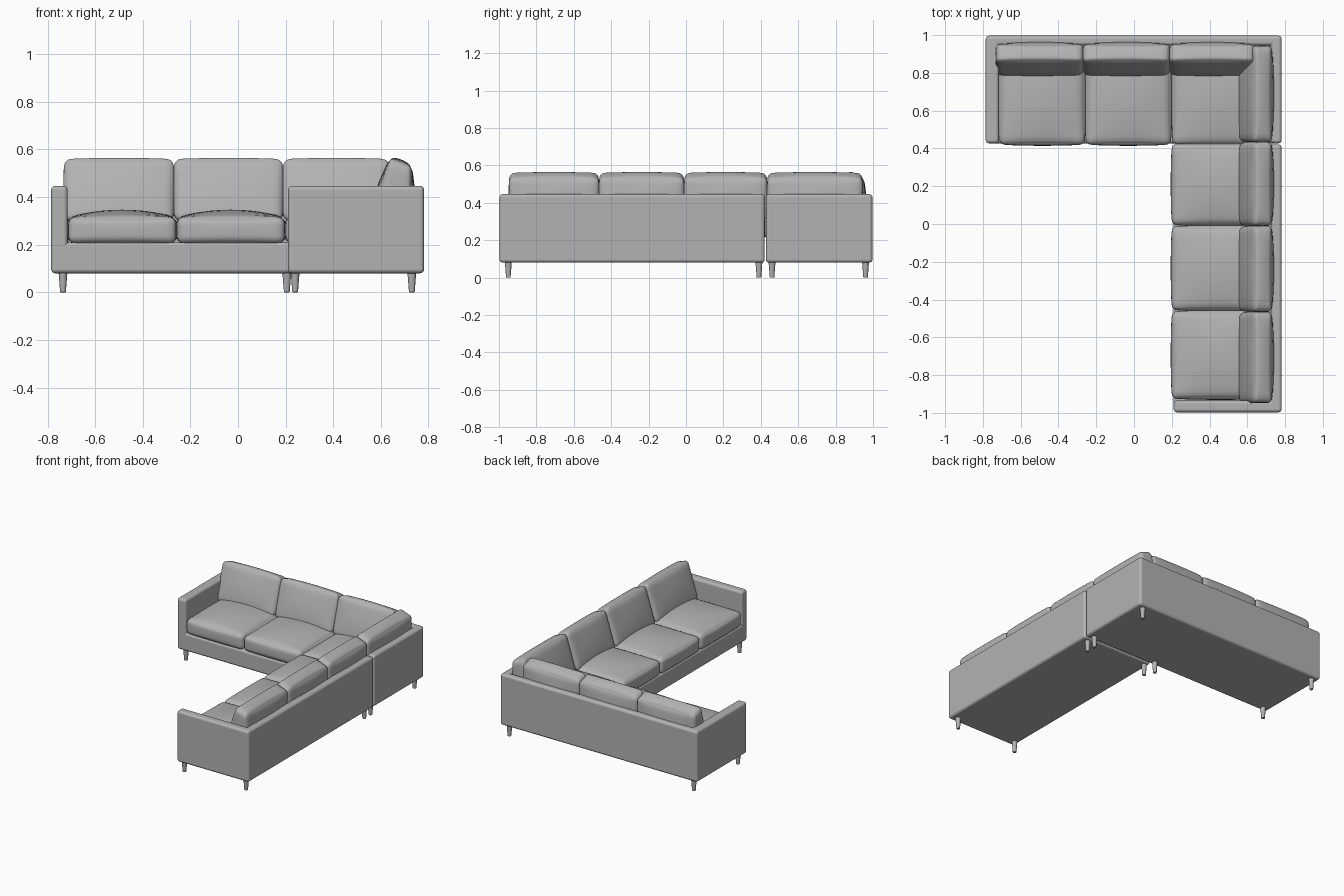
import bpy
import bmesh
from math import sin, pi
from mathutils import Vector

if "Cube" in bpy.data.objects:
    bpy.data.objects.remove(bpy.data.objects["Cube"], do_unlink=True)


def make_material(name, rgb):
    mat = bpy.data.materials.new(name)
    mat.use_nodes = True
    mat.diffuse_color = (*rgb, 1)
    mat.node_tree.nodes["Principled BSDF"].inputs["Base Color"].default_value = (*rgb, 1)
    return mat


GREY = make_material("grey_upholstery", (0.45, 0.45, 0.45))


def finish(bm, name):
    bmesh.ops.recalc_face_normals(bm, faces=bm.faces)
    mesh = bpy.data.meshes.new(name)
    bm.to_mesh(mesh)
    bm.free()
    mesh.materials.append(GREY)
    mesh.shade_smooth()
    obj = bpy.data.objects.new(name, mesh)
    bpy.context.collection.objects.link(obj)
    return obj


def extrude_up(bm, faces, height):
    new = bmesh.ops.extrude_face_region(bm, geom=faces)["geom"]
    verts = [g for g in new if isinstance(g, bmesh.types.BMVert)]
    bmesh.ops.translate(bm, verts=verts, vec=(0, 0, height))
    return [g for g in new if isinstance(g, bmesh.types.BMFace)]


def frame(name, xs, ys, is_wall):
    """Seat base with walls raised from the footprint cells picked by is_wall."""
    bm = bmesh.new()
    grid = [[bm.verts.new((x, y, 0.08)) for y in ys] for x in xs]
    for i in range(len(xs) - 1):
        for j in range(len(ys) - 1):
            bm.faces.new((grid[i][j], grid[i + 1][j], grid[i + 1][j + 1], grid[i][j + 1]))
    top = extrude_up(bm, bm.faces[:], 0.13)
    extrude_up(bm, [f for f in top if is_wall(f.calc_center_median())], 0.237)
    obj = finish(bm, name)
    bevel = obj.modifiers.new("soft_edges", "BEVEL")
    bevel.width, bevel.segments, bevel.limit_method = 0.018, 4, "ANGLE"
    bevel.harden_normals = True
    return obj


def padded_box(name, low, high, radius, puff, reshape=None):
    """Rounded box whose faces swell by puff (x, y, z), optionally reshaped."""
    low, high = Vector(low), Vector(high)
    mid, half = (low + high) / 2, (high - low) / 2
    bm = bmesh.new()
    bmesh.ops.create_cube(bm, size=2)
    bmesh.ops.subdivide_edges(bm, edges=bm.edges[:], cuts=15, use_grid_fill=True)
    for v in bm.verts:
        u = Vector([sin(c * pi / 2) for c in v.co])
        p = Vector([a * b for a, b in zip(u, half)])
        core = Vector([max(r - h, min(h - r, c)) for c, h, r in zip(p, half, [radius] * 3)])
        p = core + (p - core).normalized() * radius
        for k in range(3):
            a, b = u[k - 1], u[k - 2]
            p[k] += puff[k] * u[k] * (1 - a * a) * (1 - b * b)
        v.co = mid + p
        if reshape:
            v.co = reshape(v.co)
    return finish(bm, name)


# Upholstered frames of the two units
frame("corner_unit_frame", (-0.785, -0.715, 0.725, 0.782), (0.427, 0.945, 0.997),
      lambda c: c.y > 0.94 or c.x < -0.71 or c.x > 0.72)
frame("long_unit_frame", (0.21, 0.725, 0.782), (-0.997, -0.935, 0.421),
      lambda c: c.y < -0.93 or c.x > 0.72)

# Seat cushions
SEAT_PUFF = (0.006, 0.006, 0.03)
for i, (a, b) in enumerate([(-0.712, -0.26), (-0.256, 0.196), (0.203, 0.72)]):
    padded_box(f"corner_unit_seat_{i + 1}", (a, 0.42, 0.205), (b, 0.94, 0.317), 0.03, SEAT_PUFF)
for i, (a, b) in enumerate([(-0.925, -0.462), (-0.456, -0.012), (-0.006, 0.425)]):
    padded_box(f"long_unit_seat_{i + 1}", (0.2, a, 0.205), (0.72, b, 0.317), 0.03, SEAT_PUFF)


# Back cushions: thick at the foot, front face leaning back, top sloping to the rear
def leaning(axis, front, back, lean):
    def reshape(p):
        t = (p.z - 0.3) / 0.26
        d = (back - p[axis]) / (back - front)
        p[axis] += lean * t * d
        p.z += 0.035 * t * (d - 0.65)
        return p
    return reshape


for i, (a, b) in enumerate([(-0.73, -0.27), (-0.268, 0.188), (0.19, 0.635)]):
    padded_box(f"corner_unit_back_cushion_{i + 1}", (a, 0.78, 0.3), (b, 0.952, 0.553), 0.03,
               (0.004, 0.018, 0.01), leaning(1, 0.78, 0.952, 0.085))
for i, (a, b) in enumerate([(-0.945, -0.467), (-0.463, -0.012), (-0.008, 0.432), (0.436, 0.942)]):
    padded_box(f"long_side_back_cushion_{i + 1}", (0.55, a, 0.3), (0.73, b, 0.553), 0.03,
               (0.018, 0.004, 0.01), leaning(0, 0.55, 0.73, 0.09))

# Tapered legs
LEGS = [(x, y) for x in (-0.735, 0.73) for y in (0.46, 0.96)] + [(0.205, 0.46)]
LEGS += [(x, y) for x in (0.24, 0.73) for y in (-0.95, 0.39)]
for i, (x, y) in enumerate(LEGS):
    bm = bmesh.new()
    bmesh.ops.create_cone(bm, cap_ends=True, segments=20, radius1=0.012, radius2=0.019, depth=0.09)
    bmesh.ops.translate(bm, verts=bm.verts, vec=(x, y, 0.045))
    leg = finish(bm, f"leg_{i + 1}")
    bevel = leg.modifiers.new("soft_edges", "BEVEL")
    bevel.width, bevel.segments, bevel.limit_method = 0.003, 2, "ANGLE"
    bevel.harden_normals = True
